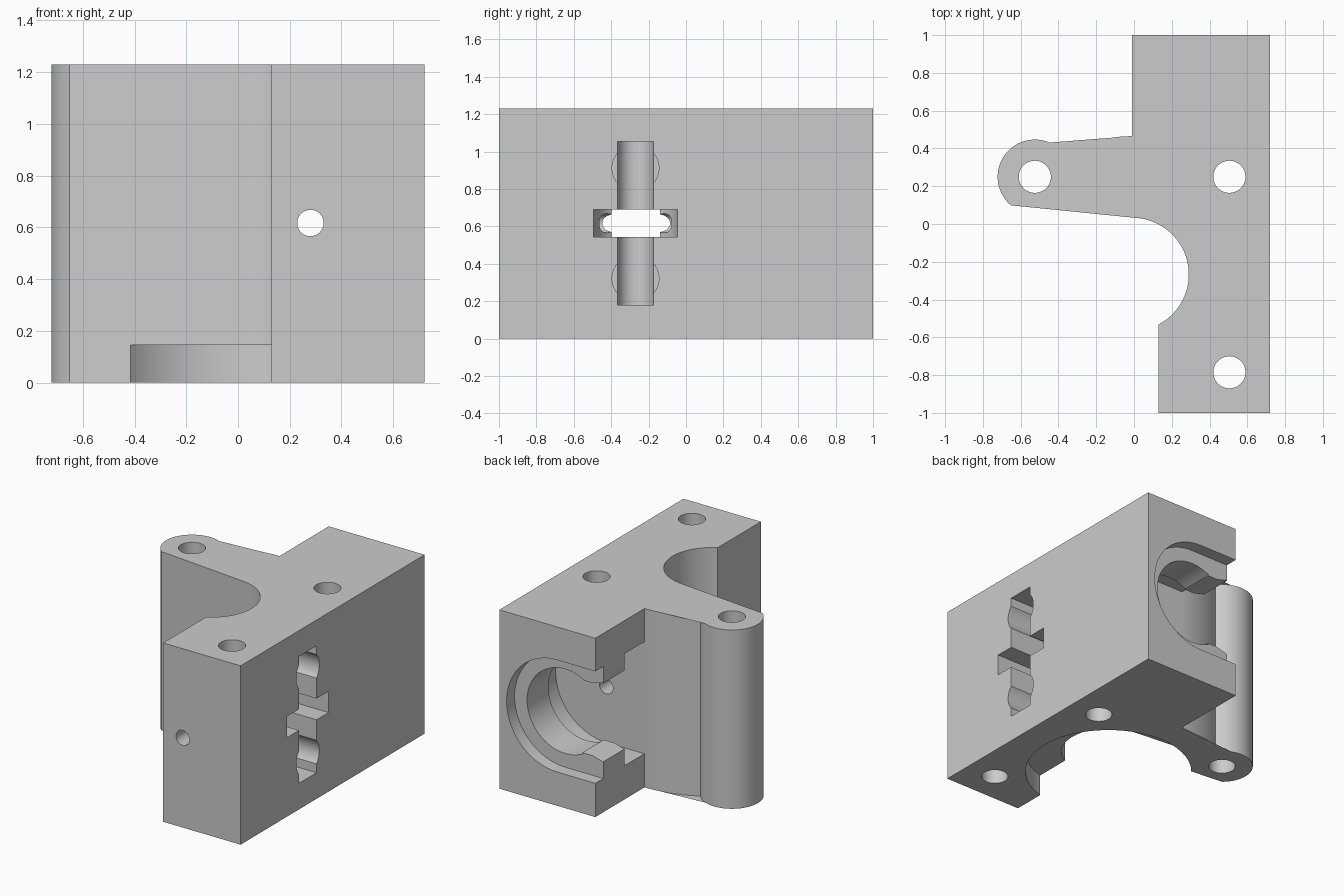
import bpy, bmesh
from math import sin, cos, radians, atan2, degrees
from mathutils import Vector

cube = bpy.data.objects.get("Cube")
if cube:
    bpy.data.objects.remove(cube, do_unlink=True)

grey = bpy.data.materials.new("plain grey")
grey.use_nodes = True
grey.diffuse_color = (0.6, 0.6, 0.6, 1)
grey.node_tree.nodes["Principled BSDF"].inputs["Base Color"].default_value = (0.6, 0.6, 0.6, 1)

HEIGHT = 1.23
MID = 0.617          # height of the feed path
FEED_X = 0.28
GEAR = (-0.01, -0.267)
LOBE = (-0.525, 0.25)
AXLE = (0.445, -0.27)


def arc(centre, r, start, end, n=32):
    """Points along an arc, angles in degrees."""
    angles = [radians(start + (end - start) * i / n) for i in range(n + 1)]
    return [(centre[0] + r * cos(a), centre[1] + r * sin(a)) for a in angles]


def angle_to(centre, x, y):
    return degrees(atan2(y - centre[1], x - centre[0]))


def prism(name, outline, low, high, axis="z"):
    """Extrude an outline along an axis between two positions."""
    place = {"z": lambda a, b, t: (a, b, t),
             "y": lambda a, b, t: (a, t, b),
             "x": lambda a, b, t: (t, a, b)}[axis]
    bm = bmesh.new()
    face = bm.faces.new([bm.verts.new(place(a, b, low)) for a, b in outline])
    new = bmesh.ops.extrude_face_region(bm, geom=[face])["geom"]
    shift = Vector(place(0, 0, high - low))
    bmesh.ops.translate(bm, vec=shift, verts=[v for v in new if isinstance(v, bmesh.types.BMVert)])
    bmesh.ops.recalc_face_normals(bm, faces=bm.faces)
    mesh = bpy.data.meshes.new(name)
    bm.to_mesh(mesh)
    bm.free()
    mesh.materials.append(grey)
    obj = bpy.data.objects.new(name, mesh)
    bpy.context.collection.objects.link(obj)
    return obj


def disc(centre, r, n=64):
    return arc(centre, r, 0, 360 * (n - 1) / n, n - 1)


def rect(a0, a1, b0, b1):
    return [(a0, b0), (a1, b0), (a1, b1), (a0, b1)]


def u_shape(r):
    """Round-ended slot that opens towards -x."""
    return arc((FEED_X, MID), r, -90, 90) + [(-0.3, MID + r), (-0.3, MID - r)]


# Main body: block, gear recess, arm and rounded lobe
outline = [(0.72, -1), (0.72, 1), (-0.01, 1)]
outline += arc(GEAR, 0.732, 90, angle_to(GEAR, -0.37, 0.37))
outline += arc(LOBE, 0.197, angle_to(LOBE, -0.37, 0.37), 360 + angle_to(LOBE, -0.65, 0.1), 48)
outline += arc(GEAR, 0.3, 83, angle_to(GEAR, 0.13, -0.53))
outline += [(0.13, -1)]
body = prism("extruder_body", outline, 0, HEIGHT)

cutters = []


def cut(name, *args):
    cutters.append(prism(name, *args))


# Motor boss recess in the underside
cut("motor_recess", disc(GEAR, 0.53, 96), -0.1, 0.145)

# Vertical bolt holes
for i, centre in enumerate([LOBE, (0.505, 0.25), (0.505, -0.785)]):
    cut(f"bolt_hole_{i}", disc(centre, 0.085), -0.1, HEIGHT + 0.1)

# Feed hole running front to back
cut("feed_hole", disc((FEED_X, MID), 0.051), -1.1, 0.6, "y")

# Nozzle mount: wide pocket, narrow collar groove, shallow wide lip
cut("nozzle_pocket", u_shape(0.385), 0.467, 0.68, "y")
cut("nozzle_lip", u_shape(0.385), 0.913, 1.1, "y")
mouth = [(0.15, 0.25), (0.07, 0.25), (0, 0.27), (-0.3, 0.27)]
groove = arc((FEED_X, MID), 0.29, -118, 118, 48)
groove += [(x, MID + h) for x, h in mouth] + [(x, MID - h) for x, h in reversed(mouth)]
cut("nozzle_groove", groove, 0.6, 1, "y")

# Idler bearing slot and axle trough, both open towards +x
for name, r, low, high in [("bearing_slot", 0.225, MID - 0.073, MID + 0.073),
                           ("axle_trough", 0.095, 0.18, 1.053)]:
    shape = arc(AXLE, r, 90, 270) + [(0.9, AXLE[1] - r), (0.9, AXLE[1] + r)]
    cut(name, shape, low, high)

# Round reliefs across the axle trough
for side in (-1, 1):
    cut(f"axle_relief_{side}", disc((AXLE[1], MID + side * 0.295), 0.125), AXLE[0], 0.9, "x")

# Apply the cuts
bpy.context.view_layer.objects.active = body
for cutter in cutters:
    cutter.hide_render = True
    mod = body.modifiers.new(cutter.name, "BOOLEAN")
    mod.operation = "DIFFERENCE"
    mod.solver = "EXACT"
    mod.object = cutter
    bpy.ops.object.modifier_apply(modifier=mod.name)
for cutter in cutters:
    bpy.data.objects.remove(cutter, do_unlink=True)

bpy.ops.object.select_all(action="DESELECT")
body.select_set(True)
bpy.ops.object.shade_smooth_by_angle(angle=radians(30))
